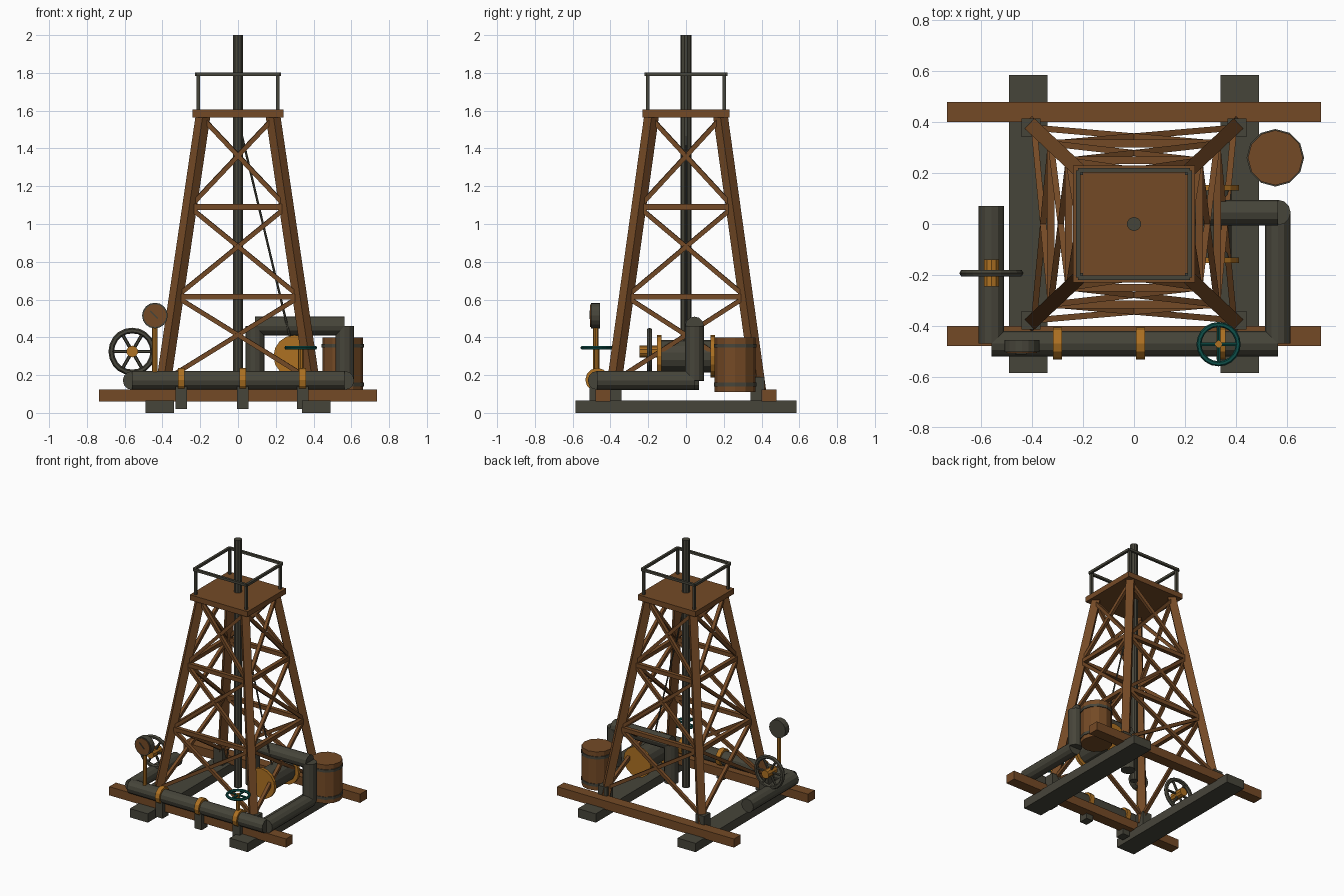
import bpy, bmesh, math
from mathutils import Vector, Matrix

if "Cube" in bpy.data.objects:
    bpy.data.objects.remove(bpy.data.objects["Cube"])


def material(name, rgb):
    m = bpy.data.materials.new(name)
    m.diffuse_color = (*rgb, 1)
    m.use_nodes = True
    m.node_tree.nodes["Principled BSDF"].inputs["Base Color"].default_value = m.diffuse_color
    return m


WOOD = material("brown wood", (0.175, 0.068, 0.019))
IRON = material("dark iron", (0.062, 0.059, 0.042))
BRASS = material("brass", (0.42, 0.165, 0.016))
TEAL = material("teal paint", (0.004, 0.08, 0.068))


def finish(name, bm, mat, smooth=False):
    bmesh.ops.recalc_face_normals(bm, faces=bm.faces)
    me = bpy.data.meshes.new(name)
    bm.to_mesh(me)
    bm.free()
    me.materials.append(mat)
    ob = bpy.data.objects.new(name, me)
    bpy.context.collection.objects.link(ob)
    return ob


def frame(a, b):
    """Matrix with z along a-b, centred between them."""
    d = (b - a).normalized()
    ref = Vector((0, 0, 1)) if abs(d.z) < 0.999 else Vector((0, 1, 0))
    x = ref.cross(d).normalized()
    m = Matrix((x, d.cross(x), d)).transposed().to_4x4()
    return Matrix.Translation((a + b) / 2) @ m


def box(name, x0, x1, y0, y1, z0, z1, mat):
    bm = bmesh.new()
    bmesh.ops.create_cube(bm, size=1, matrix=Matrix.Translation(
        ((x0 + x1) / 2, (y0 + y1) / 2, (z0 + z1) / 2)) @ Matrix.Diagonal((x1 - x0, y1 - y0, z1 - z0, 1)))
    return finish(name, bm, mat)


def beam(name, a, b, w, mat, h=None):
    a, b = Vector(a), Vector(b)
    bm = bmesh.new()
    bmesh.ops.create_cube(bm, size=1, matrix=frame(a, b) @ Matrix.Diagonal((w, h or w, (b - a).length, 1)))
    return finish(name, bm, mat)


def rod(name, a, b, r, mat, sides=12):
    a, b = Vector(a), Vector(b)
    bm = bmesh.new()
    bmesh.ops.create_cone(bm, cap_ends=True, segments=sides, radius1=r, radius2=r,
                          depth=(b - a).length, matrix=frame(a, b))
    return finish(name, bm, mat)


def ring(name, centre, axis, r, tube, mat, seg=20, sides=6):
    c = Vector(centre)
    m = frame(c - Vector(axis), c + Vector(axis))
    bm = bmesh.new()
    rows = []
    for i in range(seg):
        t = math.tau * i / seg
        row = []
        for j in range(sides):
            u = math.tau * j / sides
            q = r + tube * math.cos(u)
            row.append(bm.verts.new(m @ Vector((q * math.cos(t), q * math.sin(t), tube * math.sin(u)))))
        rows.append(row)
    for i in range(seg):
        for j in range(sides):
            p, q = rows[i], rows[(i + 1) % seg]
            k = (j + 1) % sides
            bm.faces.new((p[j], q[j], q[k], p[k]))
    return finish(name, bm, mat)


def wheel(name, centre, axis, r, tube, spokes, spoke_r, mat):
    ring(name + "_rim", centre, axis, r, tube, mat)
    c = Vector(centre)
    m = frame(c - Vector(axis), c + Vector(axis)).to_3x3()
    for i in range(spokes):
        t = math.tau * i / spokes
        rod(name + "_spoke", c, c + m @ Vector((r * math.cos(t), r * math.sin(t), 0)), spoke_r, mat, 6)


# base: iron skids and timber sleepers
for s in (-1, 1):
    box("skid", s * 0.415 - 0.075, s * 0.415 + 0.075, -0.585, 0.585, 0, 0.066, IRON)
    box("sleeper", -0.735, 0.735, s * 0.44 - 0.04, s * 0.44 + 0.04, 0.06, 0.125, WOOD)

# tower legs
BOT, TOP = Vector((0.4, 0.385, 0.12)), Vector((0.185, 0.182, 1.575))


def leg_at(z, sx, sy):
    p = BOT.lerp(TOP, (z - BOT.z) / (TOP.z - BOT.z))
    return Vector((sx * p.x, sy * p.y, z))


corners = [(-1, -1), (1, -1), (1, 1), (-1, 1)]
for sx, sy in corners:
    beam("tower_leg", leg_at(0.12, sx, sy), leg_at(1.575, sx, sy), 0.055, WOOD)
    box("leg_foot", sx * 0.405 - 0.037, sx * 0.405 + 0.037, sy * 0.378 - 0.037, sy * 0.378 + 0.037,
        0.06, 0.19, IRON)

# tower bracing on each side
levels = [0.17, 0.615, 1.09, 1.56]
for i in range(4):
    c0, c1 = corners[i], corners[(i + 1) % 4]
    for z in levels[1:3]:
        beam("cross_bar", leg_at(z, *c0), leg_at(z, *c1), 0.03, WOOD)
    for lo, hi in zip(levels, levels[1:]):
        beam("diagonal_brace", leg_at(lo, *c0), leg_at(hi, *c1), 0.024, WOOD)
        beam("diagonal_brace", leg_at(hi, *c0), leg_at(lo, *c1), 0.024, WOOD)

# top platform and guard rail
box("platform", -0.24, 0.24, -0.23, 0.23, 1.565, 1.605, WOOD)
for i in range(4):
    (ax, ay), (bx, by) = corners[i], corners[(i + 1) % 4]
    beam("rail_post", (ax * 0.21, ay * 0.202, 1.6), (ax * 0.21, ay * 0.202, 1.795), 0.018, IRON)
    beam("guard_rail", (ax * 0.219, ay * 0.211, 1.793), (bx * 0.219, by * 0.211, 1.793), 0.018, IRON)

# drill pipe and cable
rod("drill_pipe", (0, 0, 0.14), (0, 0, 2), 0.028, IRON, 10)
rod("winch_cable", (0.02, 0, 1.47), (0.28, 0, 0.38), 0.006, IRON, 6)

# winch drum
rod("winch_drum", (0.3, -0.15, 0.3), (0.3, 0.15, 0.3), 0.085, IRON, 14)
for y in (-0.142, 0.142):
    rod("drum_flange", (0.3, y - 0.011, 0.3), (0.3, y + 0.011, 0.3), 0.112, BRASS, 16)

# pipeline running round the base
path = [(0.09, 0.045, 0.17), (0.09, 0.045, 0.46), (0.565, 0.045, 0.46), (0.565, 0.045, 0.172),
        (0.565, -0.47, 0.172), (-0.56, -0.47, 0.172), (-0.56, 0.07, 0.172)]
for a, b in zip(path, path[1:]):
    rod("pipe", a, b, 0.05, IRON, 12)

# pipe clamps and supports
for x in (-0.3, 0.025, 0.342):
    rod("pipe_clamp", (x - 0.018, -0.47, 0.175), (x + 0.018, -0.47, 0.175), 0.063, BRASS, 12)
    box("pipe_support", x - 0.03, x + 0.03, -0.51, -0.44, 0.02, 0.14, IRON)

# flywheel on the left
wheel("flywheel", (-0.56, -0.193, 0.325), (0, 1, 0), 0.111, 0.015, 6, 0.009, IRON)
rod("flywheel_hub", (-0.56, -0.245, 0.325), (-0.56, -0.14, 0.325), 0.031, BRASS, 10)

# valve handwheel
wheel("valve_wheel", (0.332, -0.472, 0.345), (0, 0, 1), 0.077, 0.01, 4, 0.008, TEAL)
rod("valve_stem", (0.332, -0.472, 0.2), (0.332, -0.472, 0.355), 0.014, BRASS, 8)

# pressure gauge
rod("gauge_stem", (-0.44, -0.478, 0.2), (-0.44, -0.478, 0.47), 0.014, BRASS, 8)
rod("gauge_case", (-0.44, -0.502, 0.515), (-0.44, -0.456, 0.515), 0.068, IRON, 16)
rod("gauge_face", (-0.44, -0.507, 0.515), (-0.44, -0.501, 0.515), 0.06, WOOD, 16)
beam("gauge_needle", (-0.425, -0.509, 0.5), (-0.465, -0.509, 0.54), 0.006, IRON)

# barrel with hoops
rod("barrel", (0.555, 0.26, 0.11), (0.555, 0.26, 0.4), 0.108, WOOD, 12)
for z in (0.15, 0.355):
    rod("barrel_hoop", (0.555, 0.26, z - 0.01), (0.555, 0.26, z + 0.01), 0.113, IRON, 12)
